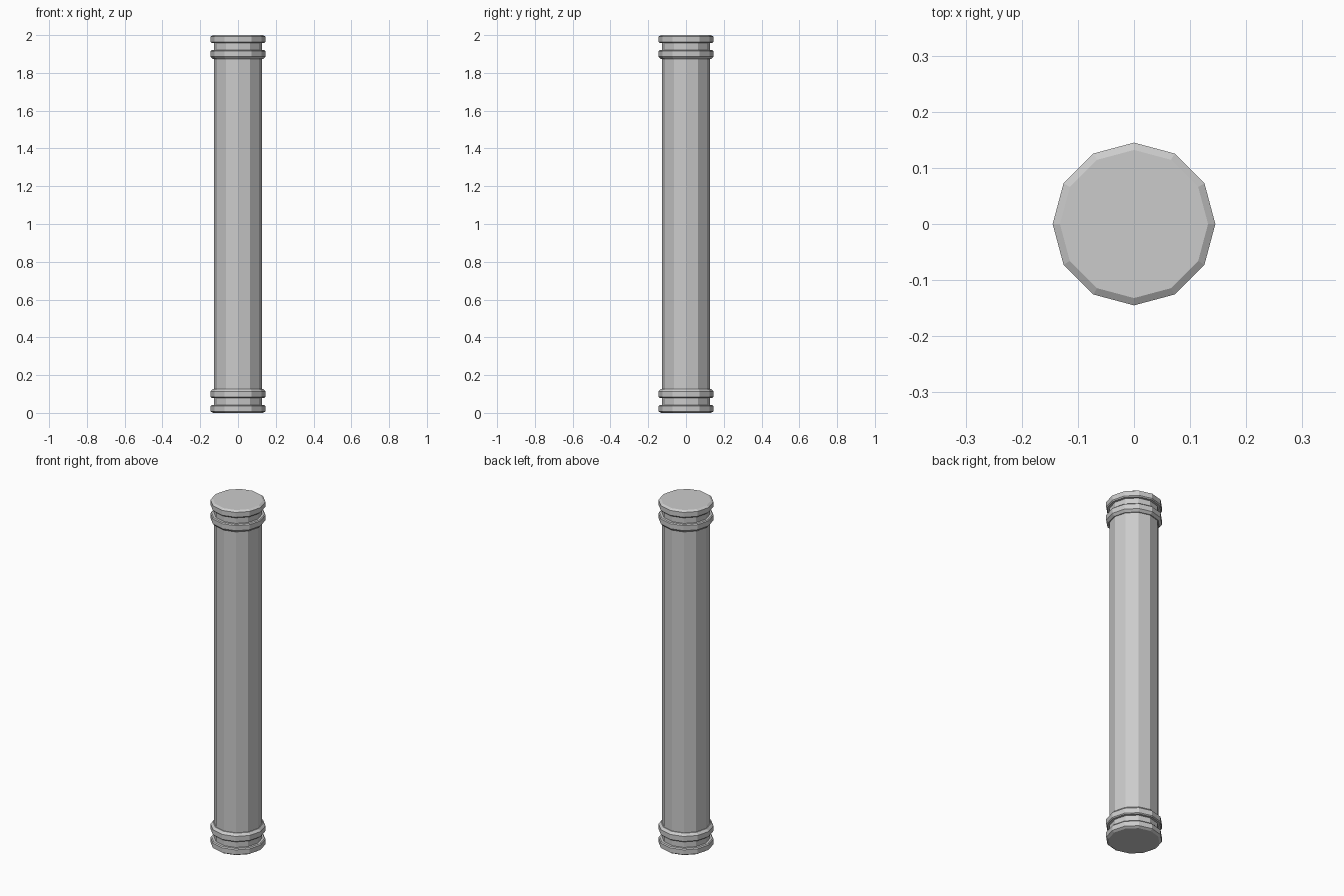
import bpy, bmesh
from math import cos, sin, tau

if "Cube" in bpy.data.objects:
    bpy.data.objects.remove(bpy.data.objects["Cube"])

SIDES = 12
HEIGHT = 2.0
SHAFT_R = 0.127
RIM_R = 0.145

# Lower half of the outline as (radius, height): end disc, neck, ring, shaft
lower = [
    (0.132, 0.0), (RIM_R, 0.008), (RIM_R, 0.036), (0.14, 0.042),
    (SHAFT_R, 0.042), (SHAFT_R, 0.08),
    (0.14, 0.08), (RIM_R, 0.085), (RIM_R, 0.114), (0.132, 0.127),
    (SHAFT_R, 0.127),
]
# Upper half mirrors the lower one
profile = lower + [(r, HEIGHT - z) for r, z in reversed(lower)]


def lathe(name, outline):
    """Revolve an outline around z and close both ends."""
    bm = bmesh.new()
    rings = [[bm.verts.new((r * cos(tau * i / SIDES), r * sin(tau * i / SIDES), z))
              for i in range(SIDES)] for r, z in outline]
    for a, b in zip(rings, rings[1:]):
        for i in range(SIDES):
            j = (i + 1) % SIDES
            bm.faces.new((a[i], a[j], b[j], b[i]))
    bm.faces.new(rings[0][::-1])
    bm.faces.new(rings[-1])
    mesh = bpy.data.meshes.new(name)
    bm.to_mesh(mesh)
    bm.free()
    obj = bpy.data.objects.new(name, mesh)
    bpy.context.collection.objects.link(obj)
    return obj


# Column with matching discs and rings at both ends
lathe("column", profile)
